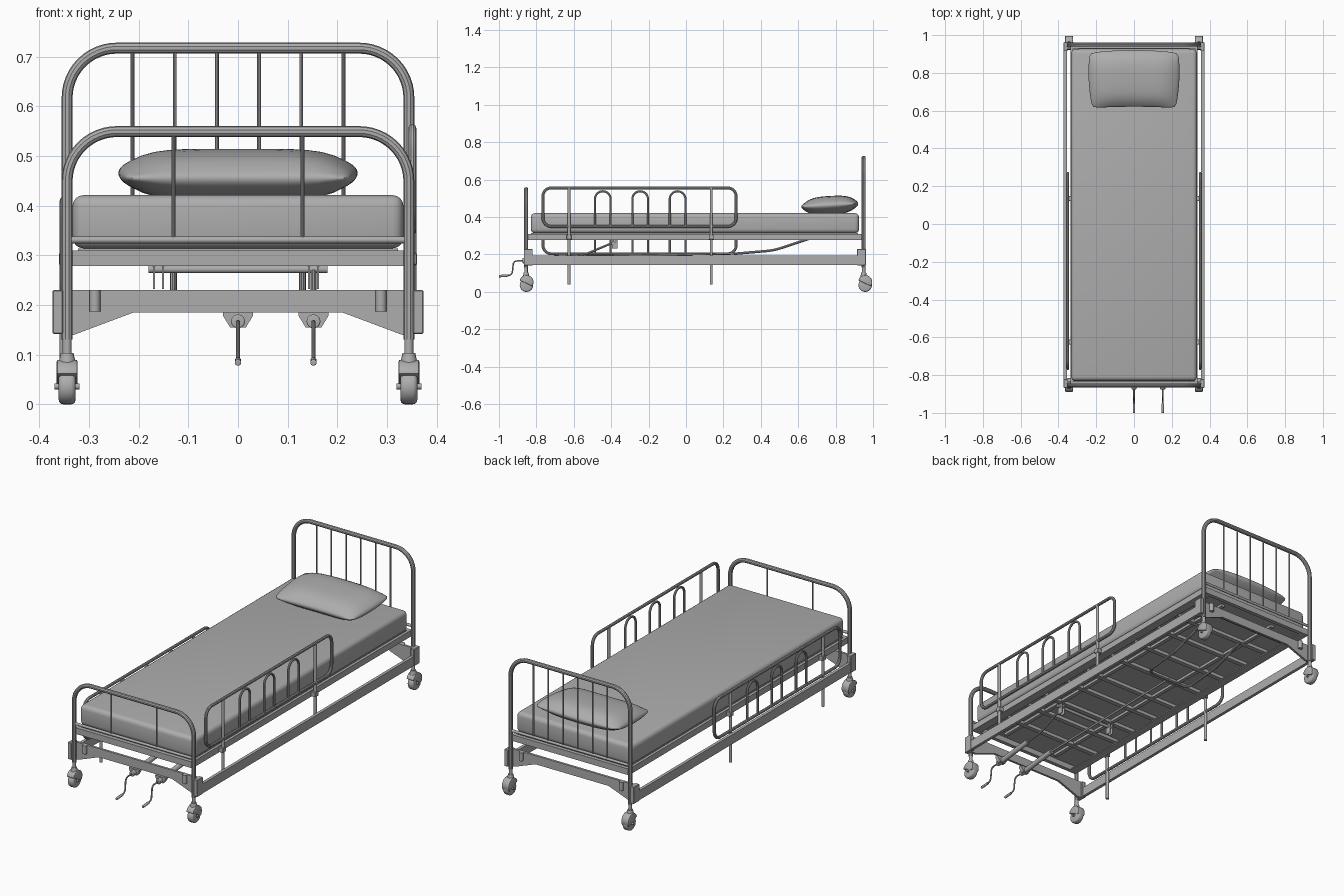
import bpy, bmesh
from math import sin, cos, pi, radians
from mathutils import Vector, Matrix

if "Cube" in bpy.data.objects:
    bpy.data.objects.remove(bpy.data.objects["Cube"])

GREY = (0.42, 0.42, 0.42, 1)
mat = bpy.data.materials.new("plain_grey")
mat.use_nodes = True
mat.diffuse_color = GREY
mat.node_tree.nodes["Principled BSDF"].inputs["Base Color"].default_value = GREY
parts = []


def add(name, mesh):
    ob = bpy.data.objects.new(name, mesh)
    mesh.materials.clear()
    mesh.materials.append(mat)
    bpy.context.collection.objects.link(ob)
    parts.append(ob)
    return ob


def from_bm(name, bm, bevel=0, segs=3):
    if bevel:
        bmesh.ops.bevel(bm, geom=bm.edges[:], offset=bevel, segments=segs,
                        profile=0.5, affect='EDGES')
    bmesh.ops.recalc_face_normals(bm, faces=bm.faces[:])
    mesh = bpy.data.meshes.new(name)
    bm.to_mesh(mesh)
    bm.free()
    return add(name, mesh)


def box(name, x, y, z, bevel=0, segs=3):
    """Box from (min, max) pairs."""
    bm = bmesh.new()
    bmesh.ops.create_cube(bm, size=1)
    for v in bm.verts:
        v.co = [lo + (c + 0.5) * (hi - lo) for c, (lo, hi) in zip(v.co, (x, y, z))]
    return from_bm(name, bm, bevel, segs)


def prism(name, pts, axis, a, b, bevel=0):
    """Extrude a flat outline along x or y from a to b."""
    bm = bmesh.new()
    put = (lambda p: (a, *p)) if axis == 'x' else (lambda p: (p[0], a, p[1]))
    face = bm.faces.new([bm.verts.new(put(p)) for p in pts])
    out = bmesh.ops.extrude_face_region(bm, geom=[face])
    step = Vector((b - a, 0, 0)) if axis == 'x' else Vector((0, b - a, 0))
    bmesh.ops.translate(bm, vec=step, verts=[g for g in out["geom"] if isinstance(g, bmesh.types.BMVert)])
    return from_bm(name, bm, bevel, 2)


def rod(name, p, q, r, r2=None, sides=16, bevel=0):
    """Cylinder or cone between two points."""
    p, q = Vector(p), Vector(q)
    d = q - p
    bm = bmesh.new()
    turn = Matrix.Translation((p + q) / 2) @ d.to_track_quat('Z', 'Y').to_matrix().to_4x4()
    bmesh.ops.create_cone(bm, cap_ends=True, segments=sides, radius1=r,
                          radius2=r if r2 is None else r2, depth=d.length, matrix=turn)
    if bevel:
        rims = [e for e in bm.edges if any(len(f.verts) > 4 for f in e.link_faces)]
        bmesh.ops.bevel(bm, geom=rims, offset=bevel, segments=3, profile=0.5, affect='EDGES')
    return from_bm(name, bm)


def tube(name, pts, r, fillet=0.0, closed=False, steps=8):
    """Round bar along a path with filleted corners."""
    pts = [Vector(p) for p in pts]
    n, path = len(pts), []
    for i, c in enumerate(pts):
        if not fillet or (not closed and i in (0, n - 1)):
            path.append(c)
            continue
        a, b = (pts[i - 1] - c).normalized(), (pts[(i + 1) % n] - c).normalized()
        half = a.angle(b) / 2
        d = min(fillet, (pts[i - 1] - c).length * 0.499, (pts[(i + 1) % n] - c).length * 0.499)
        w = sin(half)
        for k in range(steps + 1):
            t = k / steps
            k0, k1, k2 = (1 - t) ** 2, 2 * t * (1 - t) * w, t * t
            path.append(((c + a * d) * k0 + c * k1 + (c + b * d) * k2) / (k0 + k1 + k2))
    cu = bpy.data.curves.new(name, 'CURVE')
    cu.dimensions = '3D'
    cu.bevel_depth, cu.bevel_resolution, cu.use_fill_caps = r, 3, True
    sp = cu.splines.new('POLY')
    sp.points.add(len(path) - 1)
    for pt, co in zip(sp.points, path):
        pt.co = (*co, 1)
    sp.use_cyclic_u = closed
    tmp = bpy.data.objects.new(name + "_path", cu)
    bpy.context.collection.objects.link(tmp)
    bpy.context.view_layer.update()
    mesh = bpy.data.meshes.new_from_object(tmp.evaluated_get(bpy.context.evaluated_depsgraph_get()))
    bpy.data.objects.remove(tmp)
    return add(name, mesh)


PX, FOOT, HEAD = 0.344, -0.855, 0.95

# Headboard and footboard
for name, y, top, bars in (("footboard", FOOT, 0.549, (-0.13, 0.13)),
                           ("headboard", HEAD, 0.717, [0.085 * (i - 2.5) for i in range(6)])):
    tube(name + "_hoop", [(-PX, y, 0.13), (-PX, y, top), (PX, y, top), (PX, y, 0.13)], 0.011, 0.1, steps=12)
    rod(name + "_crossbar", (-PX, y, 0.331), (PX, y, 0.331), 0.007)
    for x in bars:
        rod(name + "_spindle", (x, y, 0.331), (x, y, top), 0.004, sides=10)

# Casters
for y, shift in ((FOOT, 0.002), (HEAD, 0.008)):
    for s in (-1, 1):
        x, cy = s * PX, y + shift
        rod("caster_stem", (x, y, 0.085), (x, y, 0.135), 0.009)
        rod("caster_collar", (x, y, 0.08), (x, y, 0.103), 0.018, 0.013)
        rod("caster_wheel", (x - 0.017, cy, 0.036), (x + 0.017, cy, 0.036), 0.036, sides=28, bevel=0.009)
        rod("caster_axle", (x - 0.025, cy, 0.036), (x + 0.025, cy, 0.036), 0.006)
        arc = [(cy + 0.038 * cos(radians(t)), 0.052 + 0.038 * sin(radians(t))) for t in range(-35, 166, 20)]
        prism("caster_hood", arc, 'x', x - 0.021, x + 0.021, 0.004)

# Lower frame: tapered end beams, side rails, corner brackets, rollers
beam = [(-0.355, 0.23), (0.355, 0.23), (0.355, 0.14), (0.33, 0.14),
        (0.21, 0.185), (-0.21, 0.185), (-0.33, 0.14), (-0.355, 0.14)]
for y, inward in ((FOOT, 1), (HEAD, -1)):
    prism("end_beam", beam, 'y', y + inward * 0.012, y + inward * 0.024)
    for s in (-1, 1):
        box("corner_bracket", sorted((s * 0.352, s * 0.373)),
            sorted((y - inward * 0.012, y + inward * 0.035)), (0.142, 0.23), 0.002, 1)
        rod("end_roller", (s * 0.288, y + inward * 0.006, 0.187), (s * 0.288, y + inward * 0.006, 0.23), 0.011)
for s in (-1, 1):
    box("lower_side_rail", sorted((s * 0.356, s * 0.372)), (FOOT + 0.01, HEAD - 0.01), (0.145, 0.194))
    # Upper frame sides with an inward flange
    box("upper_side_rail", sorted((s * 0.322, s * 0.336)), (FOOT, HEAD), (0.278, 0.31))
    box("upper_rail_flange", sorted((s * 0.29, s * 0.322)), (FOOT, HEAD), (0.278, 0.284))
for y, inward in ((FOOT, 1), (HEAD, -1)):
    box("upper_end_rail", (-0.336, 0.336), sorted((y, y + inward * 0.02)), (0.278, 0.31))

# Platform and slats
box("platform", (-0.322, 0.322), (-0.83, 0.92), (0.303, 0.314))
for y in (-0.66, -0.5, -0.37, -0.2, -0.05, 0.14, 0.32, 0.5, 0.66, 0.8):
    box("slat", (-0.31, 0.31), (y - 0.012, y + 0.012), (0.286, 0.304))
for x in (-0.16, 0.16):
    box("platform_stringer", (x - 0.01, x + 0.01), (-0.8, 0.88), (0.29, 0.304))

# Mattress
box("mattress", (-0.333, 0.333), (-0.83, 0.925), (0.314, 0.421), 0.022, 4)

# Pillow: two domed sheets on a pinched outline
bm = bmesh.new()
bmesh.ops.create_cube(bm, size=2)
bmesh.ops.subdivide_edges(bm, edges=bm.edges[:], cuts=15, use_grid_fill=True)
for v in bm.verts:
    u, w, h = v.co
    full = ((1 - 0.82 * abs(u) ** 5) * (1 - 0.9 * abs(w) ** 3)) ** 0.5
    round_x = 1 - 0.07 * h * h
    v.co = (0.24 * u * round_x * (1 - 0.05 * w * w + 0.03 * w),
            0.765 + 0.15 * w * (1 - 0.06 * h * h) - 0.02 * u * u * (0.55 + 0.2 * w) + 0.006,
            0.463 + 0.008 * w + h * 0.05 * full)
for _ in range(3):
    bmesh.ops.smooth_vert(bm, verts=bm.verts[:], factor=0.5, use_axis_x=True, use_axis_y=True, use_axis_z=True)
from_bm("pillow", bm)

# Side guards: left one raised, right one lowered
for s, drop in ((1, 0), (-1, 0.146)):
    x, lo, hi = s * 0.351, 0.35 - drop, 0.556 - drop
    tube("guard_loop", [(x, -0.765, lo), (x, 0.268, lo), (x, 0.268, hi), (x, -0.765, hi)], 0.008, 0.045, True)
    for y in (-0.625, 0.135):
        rod("guard_post", (x, y, hi), (x, y, 0.186 - drop), 0.008)
        box("guard_sleeve", sorted((s * 0.33, s * 0.36)), (y - 0.013, y + 0.013), (0.28, 0.305), 0.002, 1)
    for y in (-0.445, -0.245, -0.045):
        tube("guard_arch", [(x, y - 0.042, lo), (x, y - 0.042, hi - 0.018), (x, y + 0.042, hi - 0.018),
                            (x, y + 0.042, lo)], 0.006, 0.042)

# Cranks with brackets and screw housings
for x in (0.0, 0.152):
    tube("crank_handle", [(x, -0.83, 0.167), (x, -0.922, 0.165), (x, -0.93, 0.09), (x, -0.995, 0.085)], 0.004, 0.018)
    rod("crank_grip", (x, -0.95, 0.088), (x, -1.0, 0.084), 0.0065, bevel=0.002)
    rod("crank_hub", (x, -0.875, 0.167), (x, -0.84, 0.167), 0.014, bevel=0.003)
    prism("crank_bracket", [(x - 0.03, 0.186), (x + 0.03, 0.186), (x + 0.03, 0.178), (x + 0.016, 0.155),
                            (x - 0.016, 0.155), (x - 0.03, 0.178)], 'y', -0.855, -0.835)
    rod("screw_housing", (x, -0.84, 0.168), (x, -0.64, 0.19), 0.013)

# Back lift: long push rod and rounded yoke
rod("back_push_rod", (0, -0.65, 0.189), (0, 0.27, 0.205), 0.005)
tube("back_yoke", [(0.13, 0.66, 0.285), (0.13, 0.47, 0.222), (0.13, 0.26, 0.204), (-0.13, 0.26, 0.204),
                   (-0.13, 0.47, 0.222), (-0.13, 0.66, 0.285)], 0.007, 0.04)

# Knee lift: push rod, cross shaft and lugs
tube("knee_push_rod", [(0.152, -0.65, 0.189), (0.152, -0.54, 0.2), (0.152, -0.37, 0.272)], 0.006, 0.03)
rod("knee_shaft", (-0.18, -0.38, 0.272), (0.18, -0.38, 0.272), 0.008)
for x in (-0.16, 0.152):
    for d in (-0.009, 0.009):
        box("knee_lug", (x + d - 0.002, x + d + 0.002), (-0.395, -0.365), (0.232, 0.29))

# Smooth shading with sharp edges kept
bpy.ops.object.select_all(action='DESELECT')
for ob in parts:
    ob.select_set(True)
bpy.context.view_layer.objects.active = parts[0]
bpy.ops.object.shade_smooth_by_angle(angle=radians(35))
